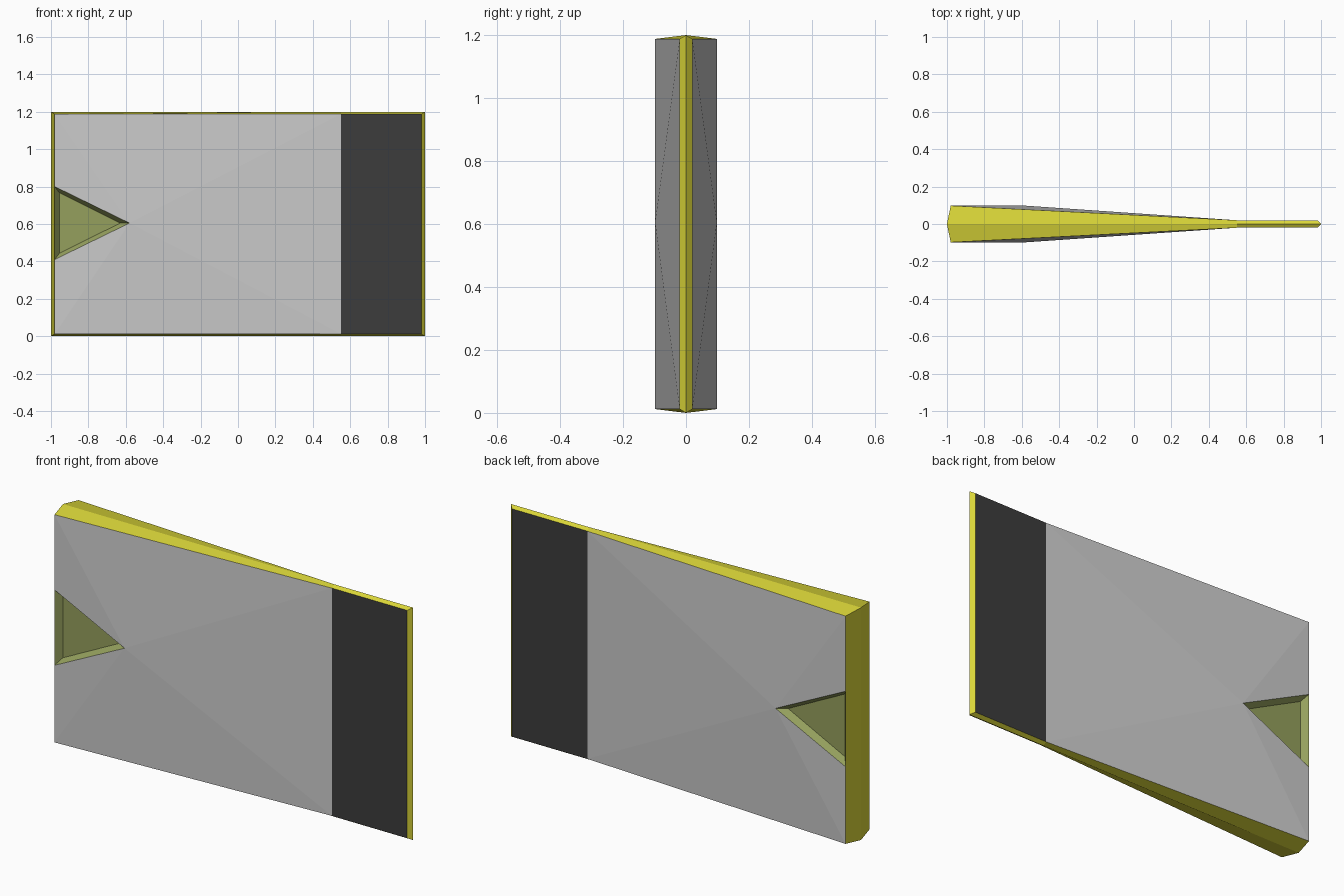
import bpy, bmesh

if "Cube" in bpy.data.objects:
    bpy.data.objects.remove(bpy.data.objects["Cube"])

XL, XM, XR = -0.98, 0.55, 0.98      # thick end, taper end, thin end
Z0, Z1 = 0.012, 1.188               # panel bottom and top
THICK, THIN, DEPTH = 0.098, 0.02, 0.032


def material(name, rgb):
    m = bpy.data.materials.new(name)
    m.diffuse_color = (*rgb, 1)
    m.use_nodes = True
    m.node_tree.nodes["Principled BSDF"].inputs["Base Color"].default_value = m.diffuse_color
    return m


def build(name, faces, mat=None):
    """Make an object from polygons given as lists of points."""
    bm = bmesh.new()
    for f in faces:
        bm.faces.new([bm.verts.new(p) for p in f])
    bmesh.ops.remove_doubles(bm, verts=bm.verts, dist=1e-5)
    me = bpy.data.meshes.new(name)
    bm.to_mesh(me)
    bm.free()
    ob = bpy.data.objects.new(name, me)
    bpy.context.collection.objects.link(ob)
    if mat:
        me.materials.append(mat)
    # the back half mirrors the front half
    mod = ob.modifiers.new("back_half", 'MIRROR')
    mod.use_axis = (False, True, False)
    mod.use_mirror_merge = True
    return ob


yellow = material("yellow", (0.70, 0.67, 0.04))
olive = material("olive", (0.30, 0.35, 0.11))
black = material("black", (0.045, 0.045, 0.045))

# Triangular notch outline and its sunken floor
notch = [(XL, -THICK, 0.41), (-0.58, -THICK, 0.605), (XL, -THICK, 0.80)]
floor = [(-0.955, DEPTH - THICK, 0.443), (-0.63, DEPTH - THICK, 0.605),
         (-0.955, DEPTH - THICK, 0.767)]
n_low, tip, n_high = notch

# Panel corners on the front side
a0, a1 = (XL, -THICK, Z0), (XL, -THICK, Z1)
m0, m1 = (XM, -THIN, Z0), (XM, -THIN, Z1)
r0, r1 = (XR, -THIN, Z0), (XR, -THIN, Z1)

# Grey tapering panel around the notch
build("tapered_panel", [
    (a0, tip, n_low), (a0, m0, tip), (m0, m1, tip),
    (tip, m1, a1), (tip, a1, n_high)])

# Sunken triangular recess
build("notch_recess",
      [(notch[i], notch[(i + 1) % 3], floor[(i + 1) % 3], floor[i])
       for i in range(3)] + [floor], olive)

# Dark thin end
build("dark_end_panel", [(m0, r0, r1, m1)], black)

# Bevelled rim: panel outline joined to a ridge line in the middle plane
outline = [a0, m0, r0, r1, m1, a1]
ridge = [(-1, 0, 0), (XM, 0, 0), (1, 0, 0), (1, 0, 1.2), (XM, 0, 1.2), (-1, 0, 1.2)]
rim = []
for i in range(6):
    j = (i + 1) % 6
    if i == 5:   # thick end, split where the notch touches it
        pts = [a1, n_high, n_low, a0]
        rim.append([ridge[5], *pts, ridge[0]])
    else:
        rim.append((ridge[i], ridge[j], outline[j], outline[i]))
build("bevelled_rim", rim, yellow)
